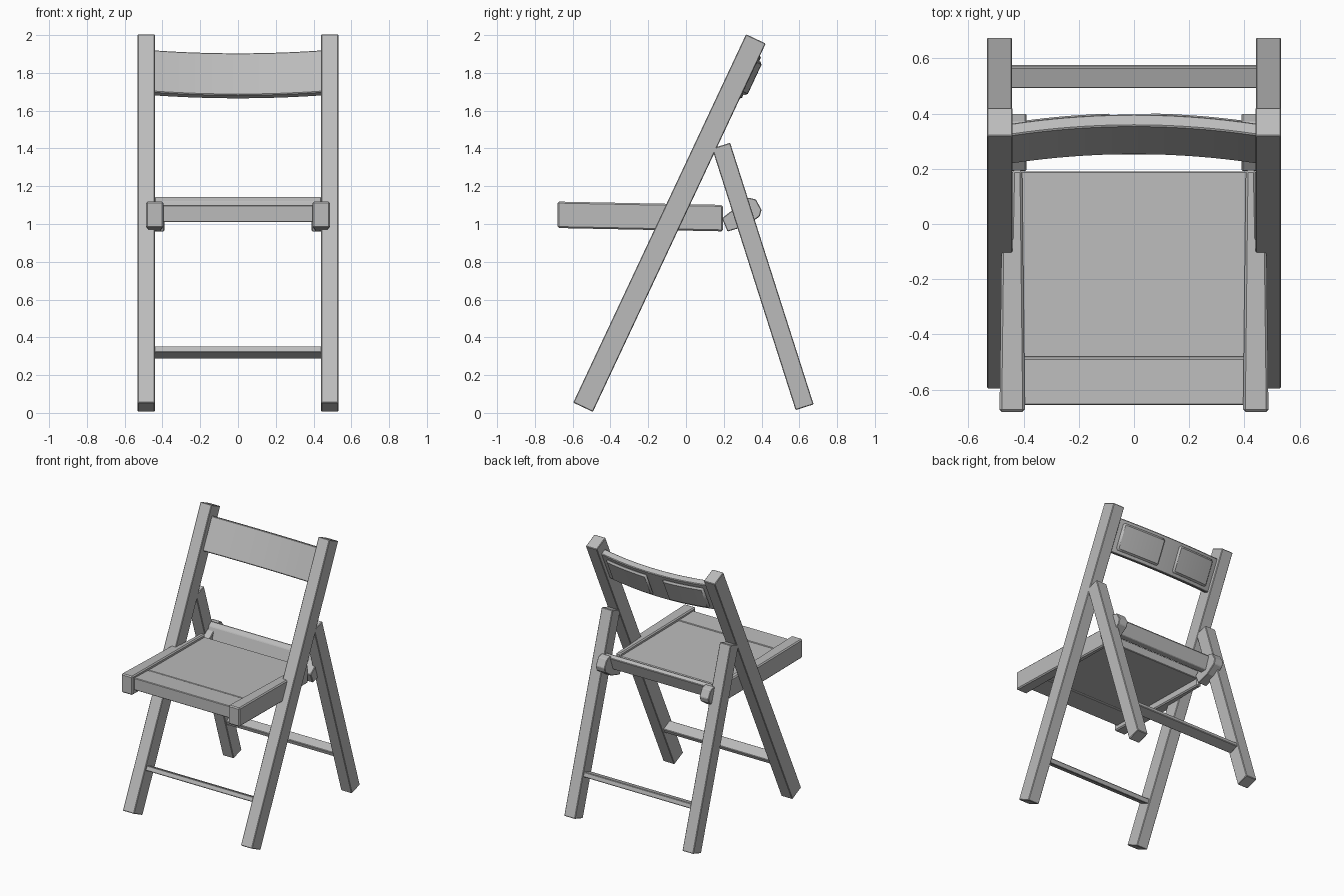
import bpy, bmesh
from mathutils import Vector, Matrix

cube = bpy.data.objects.get("Cube")
if cube:
    bpy.data.objects.remove(cube)

wood = bpy.data.materials.new("grey_wood")
wood.use_nodes = True
GREY = (0.5, 0.5, 0.5, 1)
wood.diffuse_color = GREY
wood.node_tree.nodes["Principled BSDF"].inputs["Base Color"].default_value = GREY


def finish(name, bm, bevel=0.004):
    bmesh.ops.recalc_face_normals(bm, faces=bm.faces)
    mesh = bpy.data.meshes.new(name)
    bm.to_mesh(mesh)
    bm.free()
    mesh.materials.append(wood)
    obj = bpy.data.objects.new(name, mesh)
    bpy.context.collection.objects.link(obj)
    if bevel:
        mod = obj.modifiers.new("soft_edges", "BEVEL")
        mod.width = bevel
        mod.segments = 1
        mod.limit_method = "ANGLE"
    return obj


def extrude(name, points, offset, bevel=0.004):
    """Closed outline swept along an offset vector."""
    bm = bmesh.new()
    face = bm.faces.new([bm.verts.new(p) for p in points])
    res = bmesh.ops.extrude_face_region(bm, geom=[face])
    verts = [v for v in res["geom"] if isinstance(v, bmesh.types.BMVert)]
    bmesh.ops.translate(bm, verts=verts, vec=offset)
    return finish(name, bm, bevel)


def side_prism(name, outline, x0, x1, bevel=0.004):
    return extrude(name, [(x0, y, z) for y, z in outline], (x1 - x0, 0, 0), bevel)


def bar(name, start, end, width, x0, x1):
    """Straight bar between two (y, z) points, square cut at its ends."""
    a, b = Vector(start), Vector(end)
    d = (b - a).normalized()
    n = Vector((d.y, -d.x)) * width / 2
    return side_prism(name, [a - n, a + n, b + n, b - n], x0, x1)


FRONT = (Vector((-0.545, 0.03)), Vector((0.37, 1.98)))
BACK = (Vector((0.628, 0.03)), Vector((0.186, 1.415)))


def rung(name, leg, z, width, thick):
    a, b = leg
    d = (b - a).normalized()
    mid = a + d * (z - a.y) / d.y
    bar(name, mid - d * thick / 2, mid + d * thick / 2, width, -0.445, 0.445)


# Legs, seat rails and pivot lugs on both sides
for side, s in (("left", 1), ("right", -1)):
    bar(side + "_front_leg", *FRONT, 0.115, s * 0.44, s * 0.532)
    bar(side + "_back_leg", *BACK, 0.1, s * 0.442, s * 0.532)
    plan = [(0.395, -0.68), (0.487, -0.68), (0.48, -0.1),
            (0.445, -0.05), (0.44, 0.195), (0.405, 0.195)]
    extrude(side + "_seat_rail",
            [(s * x, y, 0.965 - 0.02 * y) for x, y in plan], (0, 0, 0.14), 0.008)
    lug = [(0.19, 1.03), (0.33, 1.14), (0.37, 1.13), (0.40, 1.075),
           (0.39, 1.04), (0.32, 0.99), (0.22, 0.96)]
    side_prism(side + "_pivot_lug", lug, s * 0.39, s * 0.465)

# Rungs between the legs
rung("front_rung", FRONT, 0.32, 0.085, 0.035)
rung("back_rung", BACK, 0.325, 0.08, 0.035)

# Seat: front slat and main panel with a fine joint between them
side_prism("seat_front_slat", [(-0.655, 1.01), (-0.655, 1.1), (-0.487, 1.093),
                               (-0.487, 1.015)], -0.41, 0.41)
side_prism("seat_panel", [(-0.484, 1.02), (-0.484, 1.092), (0.19, 1.08),
                          (0.19, 1.015)], -0.415, 0.415)
# Crossbar behind the seat
side_prism("rear_crossbar", [(0.25, 1.03), (0.28, 1.12), (0.31, 1.145),
                             (0.335, 1.125), (0.30, 1.03)], -0.44, 0.44)

# Curved backrest, built in the leaning frame of the front legs
lean = (FRONT[1] - FRONT[0]).normalized()
anchor = FRONT[0] + lean * (1.80 - FRONT[0].y) / lean.y
frame = Matrix(((1, 0, 0, 0), (0, lean.y, lean.x, anchor.x),
                (0, -lean.x, lean.y, anchor.y), (0, 0, 0, 1)))


def curved_slab(name, x0, x1, front, back, low, high, bow, steps, bevel):
    """Slab whose middle bows backwards; front and back are depths at the ends."""
    outline = []
    for i in range(steps + 1):
        x = x0 + (x1 - x0) * i / steps
        outline.append((x, bow * (1 - (x / 0.44) ** 2)))
    points = [frame @ Vector((x, front + b, low)) for x, b in outline]
    points += [frame @ Vector((x, back + b, low)) for x, b in reversed(outline)]
    rise = frame.to_3x3() @ Vector((0, 0, high - low))
    obj = extrude(name, points, rise, bevel)
    bpy.context.view_layer.objects.active = obj
    obj.select_set(True)
    bpy.ops.object.shade_smooth_by_angle(angle=0.5)
    obj.select_set(False)


curved_slab("backrest", -0.445, 0.445, -0.018, 0.03, -0.12, 0.125, 0.036, 16, 0.005)
for side, x0, x1 in (("left", 0.05, 0.4), ("right", -0.4, -0.08)):
    curved_slab(side + "_rear_pad", x0, x1, 0.025, 0.05, -0.095, 0.1, 0.036, 8, 0.012)
